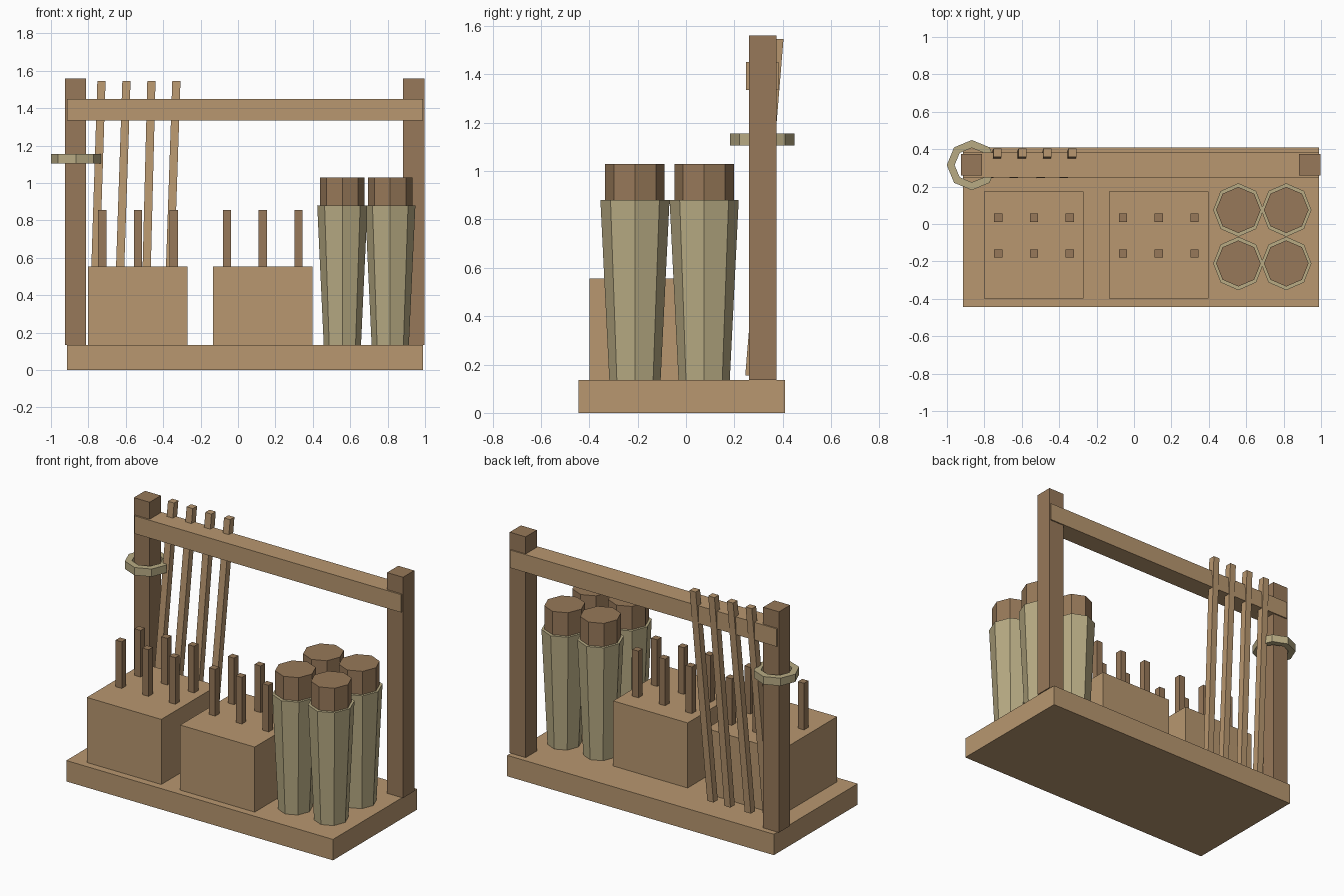
import bpy, bmesh, math
from mathutils import Vector, Matrix

if "Cube" in bpy.data.objects:
    bpy.data.objects.remove(bpy.data.objects["Cube"])


def material(name, rgb):
    m = bpy.data.materials.new(name)
    m.diffuse_color = (*rgb, 1)
    m.use_nodes = True
    m.node_tree.nodes["Principled BSDF"].inputs["Base Color"].default_value = m.diffuse_color
    return m


light_wood = material("light_wood", (0.48, 0.31, 0.16))
dark_wood = material("dark_wood", (0.31, 0.19, 0.10))
pale_wood = material("pale_wood", (0.48, 0.41, 0.23))


def finish(name, bm, mat):
    bmesh.ops.recalc_face_normals(bm, faces=bm.faces)
    mesh = bpy.data.meshes.new(name)
    bm.to_mesh(mesh)
    bm.free()
    mesh.materials.append(mat)
    obj = bpy.data.objects.new(name, mesh)
    bpy.context.collection.objects.link(obj)
    return obj


def box(name, x, y, z, mat):
    """Box from (min, max) ranges."""
    bm = bmesh.new()
    size = [r[1] - r[0] for r in (x, y, z)]
    mid = [(r[0] + r[1]) / 2 for r in (x, y, z)]
    bmesh.ops.create_cube(bm, size=1, matrix=Matrix.Translation(mid) @ Matrix.Diagonal((*size, 1)))
    return finish(name, bm, mat)


def lathe(name, center, profile, mat, sx=1.0, closed=False):
    """Eight-sided revolve of (radius, z) points, corners on the axes."""
    bm = bmesh.new()
    rings = []
    for r, z in profile:
        rings.append([bm.verts.new((center[0] + sx * r * math.cos(i * math.pi / 4),
                                    center[1] + r * math.sin(i * math.pi / 4), z)) for i in range(8)])
    pairs = list(zip(rings, rings[1:]))
    if closed:
        pairs.append((rings[-1], rings[0]))
    else:
        bm.faces.new(rings[0])
        bm.faces.new(rings[-1])
    for a, b in pairs:
        for i in range(8):
            j = (i + 1) % 8
            bm.faces.new((a[i], a[j], b[j], b[i]))
    return finish(name, bm, mat)


def stick(name, bottom, top, width, mat):
    """Square bar whose ends stay horizontal while it leans."""
    bm = bmesh.new()
    bmesh.ops.create_cube(bm, size=1)
    for v in bm.verts:
        end = Vector(top if v.co.z > 0 else bottom)
        v.co = end + Vector((v.co.x * width, v.co.y * width, 0))
    return finish(name, bm, mat)


# Base, posts and top rail
box("base", (-0.915, 0.99), (-0.445, 0.41), (0, 0.135), light_wood)
box("left_post", (-0.926, -0.813), (0.26, 0.374), (0.135, 1.56), dark_wood)
box("right_post", (0.883, 0.997), (0.26, 0.374), (0.135, 1.56), dark_wood)
box("top_rail", (-0.915, 0.99), (0.249, 0.382), (1.335, 1.45), light_wood)

# Ring hung round the left post
lathe("post_ring", (-0.867, 0.315),
      [(0.134, 1.105), (0.134, 1.155), (0.092, 1.155), (0.092, 1.105)], pale_wood, closed=True)

# Two blocks, each with six pegs
for b, cx in enumerate((-0.535, 0.132)):
    box(f"block_{b + 1}", (cx - 0.266, cx + 0.266), (-0.398, 0.175), (0.135, 0.555), light_wood)
    for i in range(3):
        for j, py in enumerate((-0.158, 0.034)):
            px = cx + (i - 1) * 0.191
            box(f"peg_{b + 1}_{i + 1}_{j + 1}", (px - 0.022, px + 0.022),
                (py - 0.022, py + 0.022), (0.54, 0.856), dark_wood)

# Four tapered holders with octagonal logs
for i, cx in enumerate((0.558, 0.814)):
    for j, cy in enumerate((-0.211, 0.075)):
        lathe(f"holder_{i + 1}_{j + 1}", (cx, cy), [(0.106, 0.135), (0.143, 0.88)], pale_wood, sx=0.94)
        lathe(f"log_{i + 1}_{j + 1}", (cx, cy), [(0.123, 0.7), (0.123, 1.03)], dark_wood, sx=0.97)

# Leaning sticks behind the rail
for i, lean in enumerate((0.045, 0.047, 0.035, 0.047)):
    x = -0.73 + i * 0.1335
    stick(f"leaning_stick_{i + 1}", (x - lean, 0.267, 0.155), (x, 0.381, 1.545), 0.044, light_wood)
